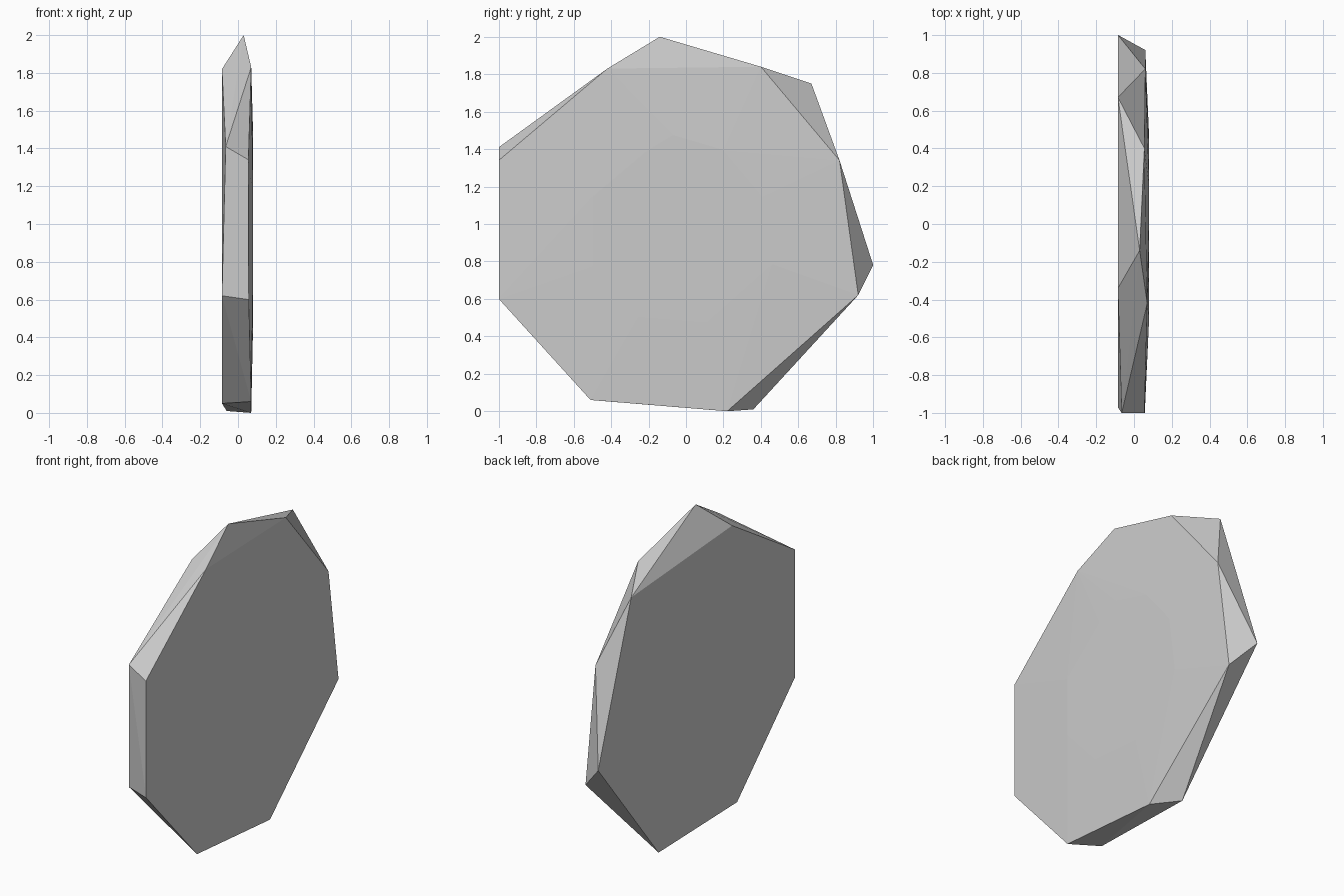
import bpy
import bmesh

cube = bpy.data.objects.get("Cube")
if cube:
    bpy.data.objects.remove(cube, do_unlink=True)

# Plain stone grey
stone = bpy.data.materials.new("stone_grey")
stone.use_nodes = True
grey = (0.6, 0.6, 0.6, 1)
stone.diffuse_color = grey
stone.node_tree.nodes["Principled BSDF"].inputs["Base Color"].default_value = grey

# Outline of the broad left face
left_rim = [
    (0.055, -1, 1.34), (0.07, -0.42, 1.83), (0.03, -0.14, 2),
    (0.055, 0.4, 1.84), (0.06, 0.82, 1.34), (0.06, 0.92, 0.62),
    (0.07, 0.22, 0), (0.07, -0.51, 0.06), (0.057, -1, 0.6),
]
# Outline of the broad right face
right_rim = [
    (-0.065, -1, 1.41), (-0.085, -0.34, 1.82), (-0.085, 0.67, 1.75),
    (-0.085, 1, 0.78), (-0.06, 0.36, 0.01), (-0.085, -0.39, 0.05),
    (-0.085, -0.97, 0.62),
]
# Shallow swelling in the middle of the left face
swell = [(0.08, y * 0.5, 0.95 + (z - 0.95) * 0.5) for x, y, z in left_rim]

# Chipped slab wrapped around the two outlines
bm = bmesh.new()
for co in left_rim + right_rim + swell:
    bm.verts.new(co)
bmesh.ops.convex_hull(bm, input=bm.verts[:])
loose = [v for v in bm.verts if not v.link_faces]
bmesh.ops.delete(bm, geom=loose, context='VERTS')
bmesh.ops.dissolve_limit(bm, angle_limit=0.001, verts=bm.verts[:], edges=bm.edges[:])
bmesh.ops.recalc_face_normals(bm, faces=bm.faces[:])

mesh = bpy.data.meshes.new("stone_slab")
bm.to_mesh(mesh)
bm.free()
mesh.materials.append(stone)
slab = bpy.data.objects.new("stone_slab", mesh)
bpy.context.collection.objects.link(slab)
